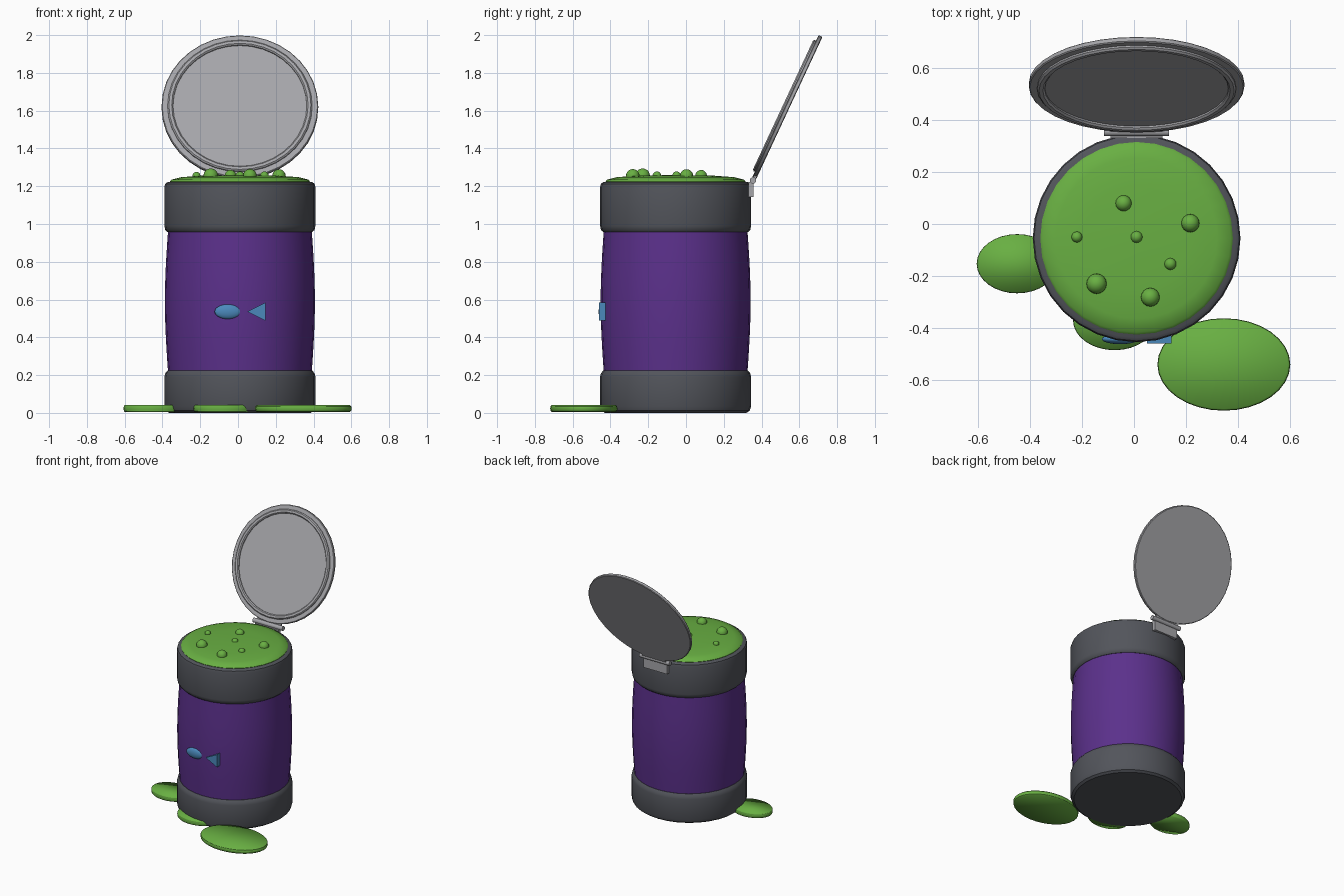
import bpy, bmesh, math
from mathutils import Matrix, Vector

if "Cube" in bpy.data.objects:
    bpy.data.objects.remove(bpy.data.objects["Cube"])

CX, CY = 0.01, -0.055      # axis of the can


def material(name, rgb):
    m = bpy.data.materials.new(name)
    m.diffuse_color = (*rgb, 1)
    m.use_nodes = True
    m.node_tree.nodes["Principled BSDF"].inputs["Base Color"].default_value = m.diffuse_color
    return m


GREEN = material("slime_green", (0.14, 0.43, 0.055))
PURPLE = material("purple", (0.105, 0.03, 0.26))
DARK = material("dark_grey", (0.085, 0.09, 0.105))
METAL = material("light_grey", (0.38, 0.38, 0.40))
BLUE = material("blue", (0.07, 0.25, 0.50))


def finish(name, bm, mat, matrix=Matrix(), angle=35):
    bmesh.ops.recalc_face_normals(bm, faces=bm.faces)
    me = bpy.data.meshes.new(name)
    bm.to_mesh(me)
    bm.free()
    me.materials.append(mat)
    ob = bpy.data.objects.new(name, me)
    bpy.context.collection.objects.link(ob)
    ob.matrix_world = matrix
    bpy.ops.object.select_all(action='DESELECT')
    ob.select_set(True)
    bpy.context.view_layer.objects.active = ob
    bpy.ops.object.shade_smooth_by_angle(angle=math.radians(angle))
    return ob


def lathe(name, profile, mat, matrix, sides=32, closed=False):
    """Spin (radius, height) points round z; open ends are capped."""
    bm = bmesh.new()
    rings = [[bm.verts.new((r * math.cos(2 * math.pi * i / sides),
                            r * math.sin(2 * math.pi * i / sides), z))
              for i in range(sides)] for r, z in profile]
    pairs = list(zip(rings, rings[1:]))
    if closed:
        pairs.append((rings[-1], rings[0]))
    for a, b in pairs:
        for i in range(sides):
            j = (i + 1) % sides
            bm.faces.new((a[i], a[j], b[j], b[i]))
    if not closed:
        bm.faces.new(rings[0])
        bm.faces.new(rings[-1])
    return finish(name, bm, mat, matrix)


def sphere(name, loc, scale, mat, u=24, v=14):
    bm = bmesh.new()
    bmesh.ops.create_uvsphere(bm, u_segments=u, v_segments=v, radius=1)
    bmesh.ops.scale(bm, vec=scale, verts=bm.verts)
    return finish(name, bm, mat, Matrix.Translation(loc), 60)


def box(name, loc, size, mat, tilt=0):
    bm = bmesh.new()
    bmesh.ops.create_cube(bm, size=1)
    bmesh.ops.scale(bm, vec=size, verts=bm.verts)
    return finish(name, bm, mat, Matrix.Translation(loc) @ Matrix.Rotation(tilt, 4, 'X'))


# can: base band, bulging body, top band
can = Matrix.Translation((CX, CY, 0))
lathe("base_band", [(0.375, 0), (0.392, 0.012), (0.4, 0.035), (0.4, 0.19),
                    (0.395, 0.21), (0.383, 0.225)], DARK, can)
body = [(0.38 + 0.017 * math.sin(math.pi * k / 12), 0.21 + 0.76 * k / 12) for k in range(13)]
lathe("can_body", body, PURPLE, can)
lathe("top_band", [(0.383, 0.957), (0.395, 0.968), (0.4, 0.99), (0.4, 1.195),
                   (0.395, 1.213), (0.382, 1.222)], DARK, can)

# slime surface with bubbles
lathe("slime_surface", [(0.365, 1.2), (0.371, 1.225), (0.362, 1.235), (0.31, 1.248),
                        (0.2, 1.256), (0.02, 1.259)], GREEN, can)
for i, (x, y, r) in enumerate([(-0.04, 0.08, 0.031), (0.217, 0.003, 0.035),
                               (-0.22, -0.05, 0.021), (0.01, -0.05, 0.023),
                               (0.14, -0.154, 0.023), (-0.144, -0.23, 0.039),
                               (0.063, -0.282, 0.036)]):
    sphere(f"bubble_{i + 1}", (x, y, 1.255), (r, r, r), GREEN, 16, 10)

# spilled puddles
for i, (x, y, rx, ry) in enumerate([(-0.45, -0.153, 0.156, 0.114),
                                    (-0.075, -0.37, 0.16, 0.116),
                                    (0.346, -0.541, 0.256, 0.178)]):
    m = Matrix.Translation((x, y, 0.005)) @ Matrix.Diagonal((rx, ry, 1, 1))
    lathe(f"puddle_{i + 1}", [(0.96, 0), (0.99, 0.006), (1, 0.018), (0.99, 0.03),
                              (0.96, 0.036)], GREEN, m)

# open lid leaning back: local z is the inner side
tilt = math.radians(65)
lid = Matrix.Translation((CX, 0.547, 1.614)) @ Matrix.Rotation(tilt, 4, 'X')
lathe("lid_disc", [(0.41, 0), (0.415, 0.004), (0.415, 0.019), (0.411, 0.023)], METAL, lid, 36)
lathe("lid_ring", [(0.354, 0.018), (0.354, 0.03), (0.361, 0.037), (0.376, 0.037),
                   (0.383, 0.03), (0.383, 0.018)], METAL, lid, 36, True)

# hinge: plate on the can, barrel, leaf on the lid
box("hinge_plate", (CX, 0.344, 1.183), (0.2, 0.026, 0.08), METAL)
bm = bmesh.new()
bmesh.ops.create_cone(bm, cap_ends=True, segments=16, radius1=0.017, radius2=0.017, depth=0.25)
finish("hinge_barrel", bm, METAL,
       Matrix.Translation((CX, 0.355, 1.231)) @ Matrix.Rotation(math.pi / 2, 4, 'Y'))
box("hinge_leaf", (CX, 0.369, 1.255), (0.2, 0.06, 0.016), METAL, tilt)

# fish emblem on the front
sphere("fish_body", (-0.053, -0.443, 0.536), (0.071, 0.02, 0.039), BLUE)
bm = bmesh.new()
tail = [bm.verts.new((x, -0.461, z)) for x, z in ((0.05, 0.536), (0.145, 0.488), (0.145, 0.584))]
face = bm.faces.new(tail)
ext = bmesh.ops.extrude_face_region(bm, geom=[face])
bmesh.ops.translate(bm, vec=(0, 0.034, 0),
                    verts=[v for v in ext["geom"] if isinstance(v, bmesh.types.BMVert)])
if len(bm.faces) < 5:
    bm.faces.new(tail)
finish("fish_tail", bm, BLUE)
